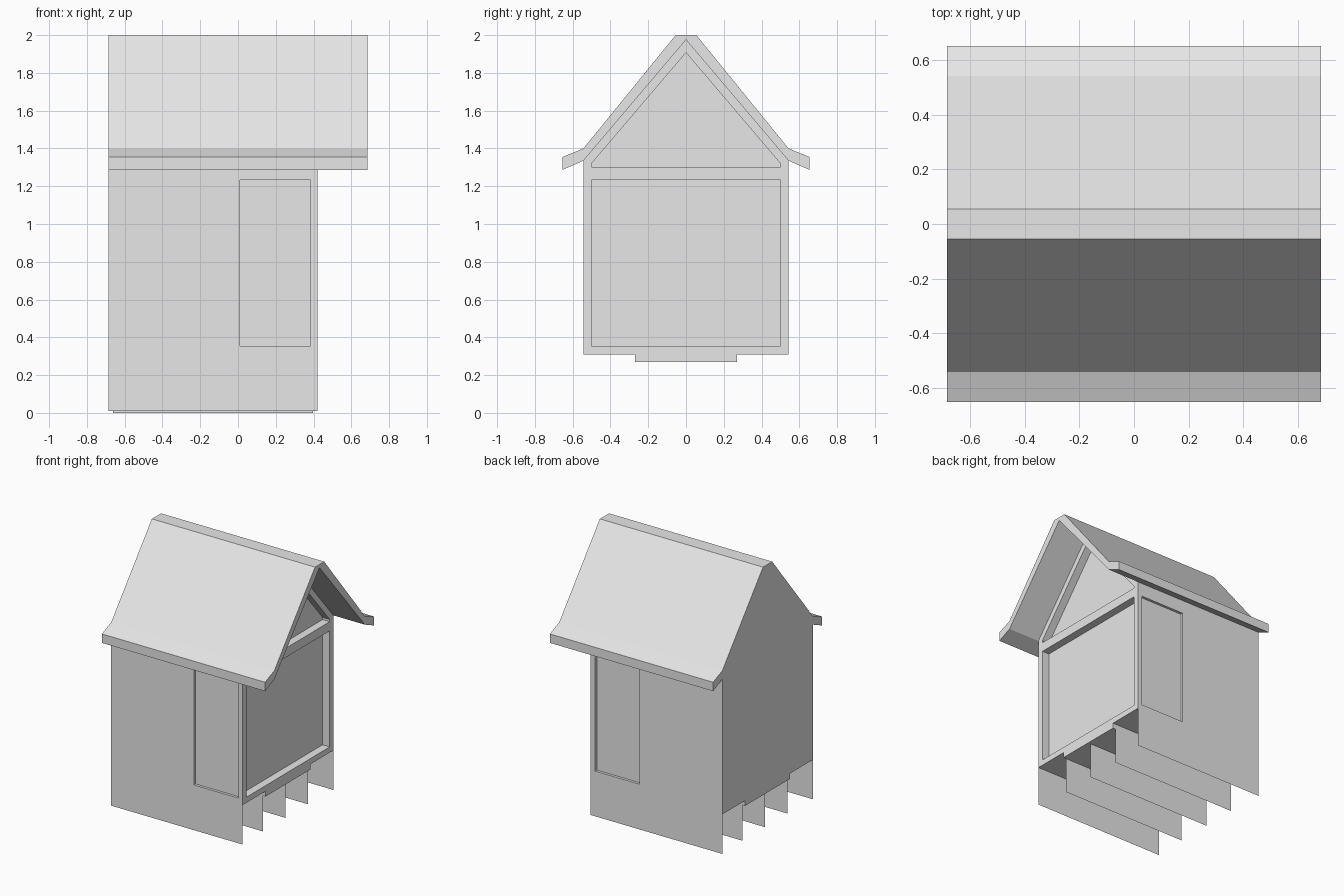
import bpy
import bmesh

cube = bpy.data.objects.get("Cube")
if cube:
    bpy.data.objects.remove(cube, do_unlink=True)

grey = bpy.data.materials.new("plain_grey")
grey.use_nodes = True
colour = (0.8, 0.8, 0.8, 1)
grey.diffuse_color = colour
grey.node_tree.nodes["Principled BSDF"].inputs["Base Color"].default_value = colour

BACK, FRONT = -0.685, 0.42      # body ends along x
HALF = 0.543                    # body half width
FLOOR, BEAM = 0.31, 0.27        # underside heights
RECESS = 0.06


def finish(bm, name):
    bmesh.ops.recalc_face_normals(bm, faces=bm.faces)
    mesh = bpy.data.meshes.new(name)
    bm.to_mesh(mesh)
    bm.free()
    mesh.materials.append(grey)
    obj = bpy.data.objects.new(name, mesh)
    bpy.context.collection.objects.link(obj)
    return obj


def prism(name, profile, x0, x1):
    """Extrude a closed (y, z) profile along x."""
    bm = bmesh.new()
    face = bm.faces.new([bm.verts.new((x0, y, z)) for y, z in profile])
    new = bmesh.ops.extrude_face_region(bm, geom=[face])["geom"]
    verts = [v for v in new if isinstance(v, bmesh.types.BMVert)]
    bmesh.ops.translate(bm, verts=verts, vec=(x1 - x0, 0, 0))
    return finish(bm, name)


def mirrored(half):
    """Complete a half profile by mirroring it across y = 0."""
    return half + [(-y, z) for y, z in reversed(half) if y != 0]


def rectangle(y0, y1, z0, z1):
    return [(y0, z0), (y1, z0), (y1, z1), (y0, z1)]


def carve(target, cutter):
    cutter.hide_render = True
    mod = target.modifiers.new("recess", 'BOOLEAN')
    mod.operation = 'DIFFERENCE'
    mod.solver = 'EXACT'
    mod.object = cutter
    bpy.context.view_layer.objects.active = target
    bpy.ops.object.modifier_apply(modifier=mod.name)
    bpy.data.objects.remove(cutter, do_unlink=True)


# Gabled body with a lower centre beam
body = prism("house_body", mirrored([
    (0, 1.975), (HALF, 1.335), (HALF, FLOOR), (0.27, FLOOR), (0.27, BEAM)]),
    BACK, FRONT)

# Recessed end panel and gable panel
carve(body, prism("panel_cutter", rectangle(-0.5, 0.5, 0.353, 1.233),
                  FRONT - RECESS, FRONT + 0.1))
carve(body, prism("gable_cutter", mirrored([(0, 1.907), (0.5, 1.32), (0.5, 1.303)]),
                  FRONT - RECESS, FRONT + 0.1))

# Shallow side panels
for side in (-1, 1):
    carve(body, prism("side_cutter",
                      rectangle(side * (HALF - 0.02), side * (HALF + 0.1), 0.353, 1.233),
                      0.01, 0.383))

# Roof shell with flared eaves and a flat ridge
prism("roof", mirrored([
    (0.055, 2.0), (HALF, 1.4), (0.653, 1.355), (0.653, 1.287), (HALF, 1.335), (0, 1.975)]),
    BACK, -BACK)


# Thin foundation sheets below the floor
def sheet(name, y, x0, x1, z0, z1):
    bm = bmesh.new()
    bm.faces.new([bm.verts.new((x, y, z))
                  for x, z in ((x0, z0), (x1, z0), (x1, z1), (x0, z1))])
    finish(bm, name)


for label, y in (("front", -HALF), ("back", HALF)):
    sheet("foundation_" + label, y, BACK, FRONT, 0.01, FLOOR)
for label, y in (("inner_front", -0.27), ("centre", 0), ("inner_back", 0.27)):
    sheet("foundation_" + label, y, BACK + 0.022, FRONT - 0.022, 0, BEAM)
